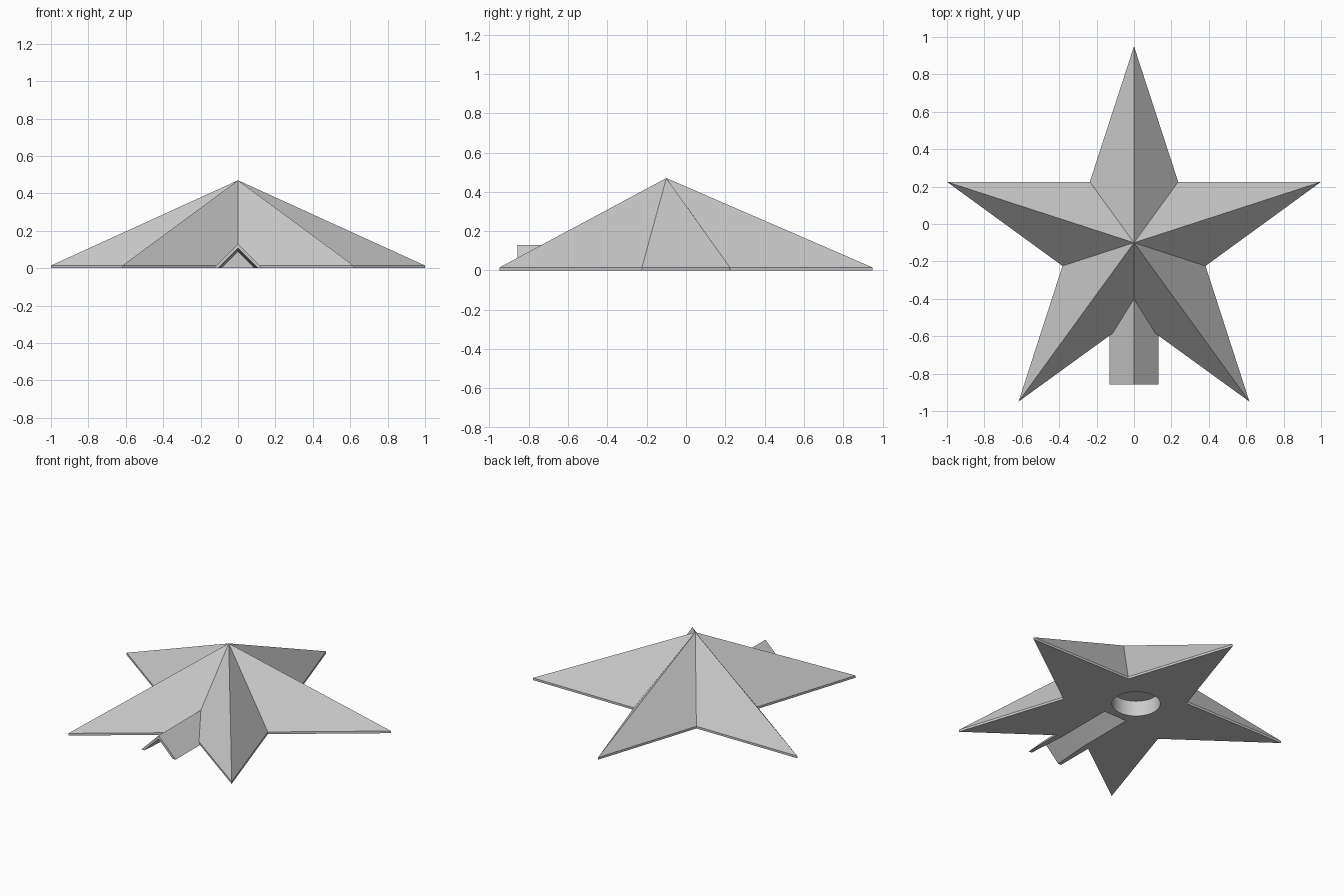
import bpy, bmesh, math

cube = bpy.data.objects.get("Cube")
if cube:
    bpy.data.objects.remove(cube, do_unlink=True)

CENTRE_Y = -0.10
TIP_R, VALLEY_R = 1.05, 0.402
RIM, PEAK = 0.015, 0.47

grey = bpy.data.materials.new("plain grey")
grey.use_nodes = True
colour = (0.6, 0.6, 0.6, 1)
grey.diffuse_color = colour
grey.node_tree.nodes["Principled BSDF"].inputs["Base Color"].default_value = colour


def make_object(name, bm):
    bmesh.ops.recalc_face_normals(bm, faces=bm.faces)
    mesh = bpy.data.meshes.new(name)
    bm.to_mesh(mesh)
    bm.free()
    mesh.materials.append(grey)
    obj = bpy.data.objects.new(name, mesh)
    bpy.context.collection.objects.link(obj)
    return obj


def roof_prism(name, sections, base=0.0):
    """Loft 45-degree gables; each section is (y, half width at ground)."""
    bm = bmesh.new()
    rings = [[bm.verts.new(p) for p in ((-w + base, y, base), (0, y, w), (w - base, y, base))]
             for y, w in sections]
    for a, b in zip(rings, rings[1:]):
        for i in range(3):
            j = (i + 1) % 3
            bm.faces.new((a[i], a[j], b[j], b[i]))
    bm.faces.new(rings[0])
    bm.faces.new(rings[-1])
    return make_object(name, bm)


def combine(target, tool, operation):
    """Apply a boolean and discard its tool object."""
    mod = target.modifiers.new(operation, 'BOOLEAN')
    mod.operation, mod.solver, mod.object = operation, 'EXACT', tool
    tool.hide_render = True
    bpy.context.view_layer.objects.active = target
    bpy.ops.object.modifier_apply(modifier=mod.name)
    bpy.data.objects.remove(tool, do_unlink=True)


# Faceted five-pointed star with a thin upright rim
bm = bmesh.new()
lower, upper = [], []
for i in range(10):
    angle = math.pi / 2 + i * math.pi / 5
    r = VALLEY_R if i % 2 else TIP_R
    x, y = r * math.cos(angle), CENTRE_Y + r * math.sin(angle)
    lower.append(bm.verts.new((x, y, 0)))
    upper.append(bm.verts.new((x, y, RIM)))
peak = bm.verts.new((0, CENTRE_Y, PEAK))
bm.faces.new(lower)
for i in range(10):
    j = (i + 1) % 10
    bm.faces.new((lower[i], lower[j], upper[j], upper[i]))
    bm.faces.new((upper[i], upper[j], peak))
star = make_object("star_body", bm)

# Gabled sleeve between the two front points
combine(star, roof_prism("sleeve", [(-0.858, 0.13), (-0.30, 0.13)]), 'UNION')

# Channel under the sleeve, slightly flared at its mouth
channel = roof_prism("channel_cutter", [(-0.90, 0.11), (-0.59, 0.088), (-0.18, 0.088)], -0.05)
combine(star, channel, 'DIFFERENCE')

# Round blind hole in the underside
bm = bmesh.new()
bmesh.ops.create_cone(bm, cap_ends=True, segments=64, radius1=0.15, radius2=0.15, depth=0.2)
bmesh.ops.translate(bm, verts=bm.verts, vec=(0, 0.02, 0.005))
combine(star, make_object("hole_cutter", bm), 'DIFFERENCE')

# Smooth the hole wall while keeping facet edges crisp
bpy.ops.object.select_all(action='DESELECT')
star.select_set(True)
bpy.context.view_layer.objects.active = star
bpy.ops.object.shade_smooth_by_angle(angle=math.radians(15))
